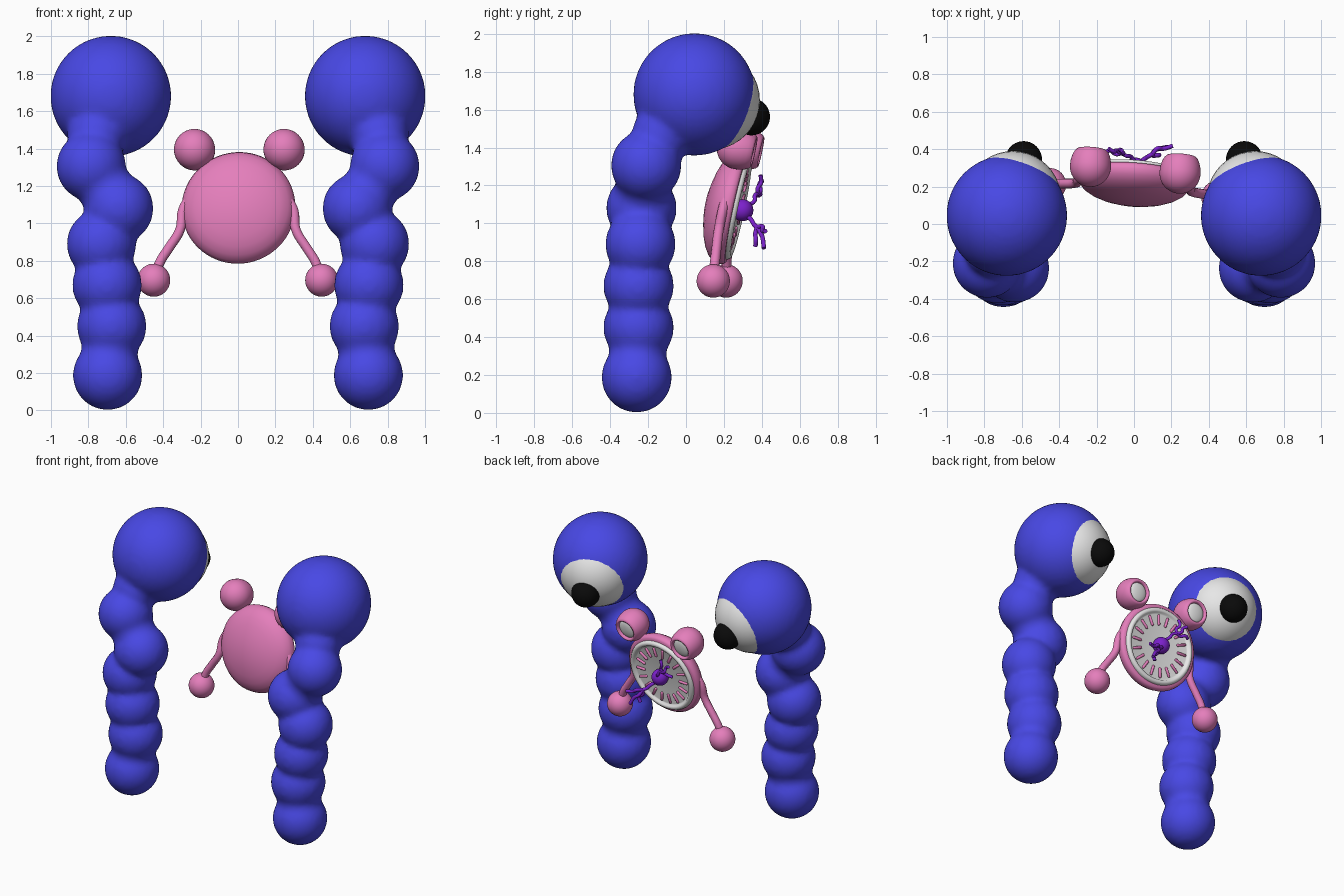
import bpy, bmesh, math
from mathutils import Matrix, Vector

if "Cube" in bpy.data.objects:
    bpy.data.objects.remove(bpy.data.objects["Cube"])


def material(name, rgb):
    m = bpy.data.materials.new(name)
    m.diffuse_color = (*rgb, 1)
    m.use_nodes = True
    m.node_tree.nodes["Principled BSDF"].inputs["Base Color"].default_value = m.diffuse_color
    return m


BLUE = material("blue", (0.065, 0.065, 0.78))
PINK = material("pink", (0.78, 0.21, 0.50))
WHITE = material("white", (0.8, 0.8, 0.8))
BLACK = material("black", (0.003, 0.003, 0.003))
PURPLE = material("purple", (0.2, 0.015, 0.6))

# frame of the clock creature: leaning back at the top and turned slightly
CLOCK = (Matrix.Translation((0, 0.20, 1.09)) @ Matrix.Rotation(math.radians(-4.3), 4, 'Z')
         @ Matrix.Rotation(math.radians(-12), 4, 'X'))


def finish(name, bm, mat, frame=None, mirror=False):
    bmesh.ops.recalc_face_normals(bm, faces=bm.faces)
    mesh = bpy.data.meshes.new(name)
    bm.to_mesh(mesh)
    bm.free()
    mesh.materials.append(mat)
    mesh.shade_smooth()
    ob = bpy.data.objects.new(name, mesh)
    bpy.context.collection.objects.link(ob)
    if frame:
        ob.matrix_world = frame
    if mirror:
        ob.modifiers.new("mirror", 'MIRROR').use_mirror_merge = False
    return ob


def add_ball(bm, c, r, seg=32, scale=(1, 1, 1)):
    mat = Matrix.Translation(c) @ Matrix.Diagonal((*scale, 1))
    bmesh.ops.create_uvsphere(bm, u_segments=seg, v_segments=seg // 2, radius=r, matrix=mat)


def ball(name, c, r, mat, frame=None, mirror=False, scale=(1, 1, 1)):
    bm = bmesh.new()
    add_ball(bm, c, r, 40, scale)
    return finish(name, bm, mat, frame, mirror)


def lathe(name, profile, mat, c=(0, 0, 0), frame=None, mirror=False, seg=64):
    """Spin (radius, y) points around the y axis, then move to c."""
    bm = bmesh.new()
    vs = [bm.verts.new((r, y, 0)) for r, y in profile]
    es = [bm.edges.new(p) for p in zip(vs, vs[1:])]
    bmesh.ops.spin(bm, geom=vs + es, cent=(0, 0, 0), axis=(0, 1, 0),
                   angle=math.tau, steps=seg)
    bmesh.ops.remove_doubles(bm, verts=bm.verts, dist=1e-4)
    bmesh.ops.translate(bm, verts=bm.verts, vec=c)
    return finish(name, bm, mat, frame, mirror)


def tube(name, paths, r, mat, frame, mirror=False):
    cu = bpy.data.curves.new(name, 'CURVE')
    cu.dimensions = '3D'
    cu.bevel_depth, cu.bevel_resolution, cu.use_fill_caps = r, 3, True
    for pts in paths:
        sp = cu.splines.new('BEZIER')
        sp.resolution_u = 6
        sp.bezier_points.add(len(pts) - 1)
        for bp, p in zip(sp.bezier_points, pts):
            bp.co = p
            bp.handle_left_type = bp.handle_right_type = 'AUTO'
    cu.materials.append(mat)
    ob = bpy.data.objects.new(name, cu)
    bpy.context.collection.objects.link(ob)
    ob.matrix_world = frame
    if mirror:
        ob.modifiers.new("mirror", 'MIRROR').use_mirror_merge = False
    return ob


# ---- pair of worms: beaded bodies blended into round heads
beads = [(0.697, -0.26, 0.188), (0.675, -0.25, 0.45), (0.70, -0.25, 0.67),
         (0.73, -0.24, 0.89), (0.638, -0.235, 1.08), (0.785, -0.21, 1.305)]
bm = bmesh.new()
for p in beads:
    add_ball(bm, p, 0.187)
for a, b in zip(beads, beads[1:]):
    add_ball(bm, (Vector(a) + Vector(b)) / 2, 0.152)
add_ball(bm, (0.755, -0.125, 1.47), 0.16)
add_ball(bm, (0.68, 0.045, 1.68), 0.323, 64)
worm = finish("worm_body", bm, BLUE)
rm = worm.modifiers.new("blend", 'REMESH')
rm.mode, rm.voxel_size, rm.use_smooth_shade = 'VOXEL', 0.018, True
sm = worm.modifiers.new("soften", 'SMOOTH')
sm.factor, sm.iterations = 0.5, 10
worm.modifiers.new("mirror", 'MIRROR').use_mirror_merge = False

ball("worm_eye", (0.648, 0.13, 1.648), 0.26, WHITE, mirror=True)
ball("worm_pupil", (0.59, 0.345, 1.562), 0.098, BLACK, mirror=True)

# ---- clock creature: domed case with a rimmed dial
lathe("clock_case", [(0, -0.097), (0.06, -0.095), (0.12, -0.085), (0.18, -0.07), (0.23, -0.05),
                     (0.27, -0.025), (0.295, 0.005), (0.305, 0.035), (0.30, 0.058),
                     (0.288, 0.07), (0.26, 0.07), (0, 0.06)], PINK, frame=CLOCK)
lathe("clock_dial", [(0.272, 0.06), (0.271, 0.078), (0.263, 0.09), (0.25, 0.093),
                     (0.239, 0.088), (0.233, 0.076), (0.225, 0.074), (0, 0.074)],
      WHITE, frame=CLOCK)

# hour ticks
bm = bmesh.new()
for i in range(18):
    t = bmesh.ops.create_uvsphere(bm, u_segments=10, v_segments=8, radius=0.01)['verts']
    for v in t:
        v.co.z += (0.028 if v.co.z > 0 else -0.028) + 0.185
        v.co.y += 0.077
    bmesh.ops.rotate(bm, verts=t, cent=(0, 0, 0),
                     matrix=Matrix.Rotation(math.tau * (i + 0.5) / 18, 3, 'Y'))
finish("clock_ticks", bm, PINK, CLOCK)

# hub and wiggly clock hands with forked fingers
ball("clock_hub", (0, 0.10, 0), 0.058, PURPLE, CLOCK)
tube("upper_clock_hand", [
    [(0, 0.12, 0.03), (-0.03, 0.15, 0.06), (-0.05, 0.145, 0.09), (-0.08, 0.155, 0.10)],
    [(-0.08, 0.155, 0.10), (-0.07, 0.15, 0.13), (-0.09, 0.16, 0.16), (-0.08, 0.15, 0.20)],
    [(-0.08, 0.155, 0.10), (-0.11, 0.165, 0.12), (-0.12, 0.15, 0.15), (-0.15, 0.16, 0.17)],
    [(-0.08, 0.155, 0.10), (-0.11, 0.15, 0.09), (-0.14, 0.165, 0.10), (-0.17, 0.155, 0.09)],
], 0.011, PURPLE, CLOCK)
tube("lower_clock_hand", [
    [(0, 0.12, -0.02), (0.04, 0.16, -0.04), (0.06, 0.18, -0.06), (0.085, 0.20, -0.07)],
    [(0.085, 0.20, -0.07), (0.11, 0.23, -0.06), (0.14, 0.235, -0.08), (0.19, 0.255, -0.08)],
    [(0.085, 0.20, -0.07), (0.10, 0.23, -0.10), (0.13, 0.245, -0.12), (0.16, 0.265, -0.17)],
    [(0.085, 0.20, -0.07), (0.09, 0.20, -0.11), (0.12, 0.21, -0.13), (0.11, 0.215, -0.17)],
], 0.012, PURPLE, CLOCK)

# eyeballs on top, with an open rim and a white lens
EYE = (0.24, 0.025, 0.317)
rear = [(0.11 * math.sin(a), -0.11 * math.cos(a))
        for a in (math.pi / 2 * i / 10 for i in range(11))]
lathe("eye_shell", rear + [(0.108, 0.03), (0.10, 0.06), (0.09, 0.08), (0.08, 0.09),
                           (0.071, 0.088), (0.066, 0.075), (0.064, 0.05)],
      PINK, EYE, CLOCK, True, 40)
ball("eye_lens", (EYE[0], EYE[1] + 0.065, EYE[2]), 0.068, WHITE, CLOCK, True, (1, 0.3, 1))

# arms and round fists
tube("arm", [[(0.27, 0.02, 0.04), (0.298, 0.02, -0.02), (0.31, 0.022, -0.12),
              (0.37, 0.035, -0.22), (0.415, 0.045, -0.29), (0.45, 0.055, -0.385)]],
     0.026, PINK, CLOCK, True)
ball("fist", (0.45, 0.06, -0.39), 0.088, PINK, CLOCK, True)
